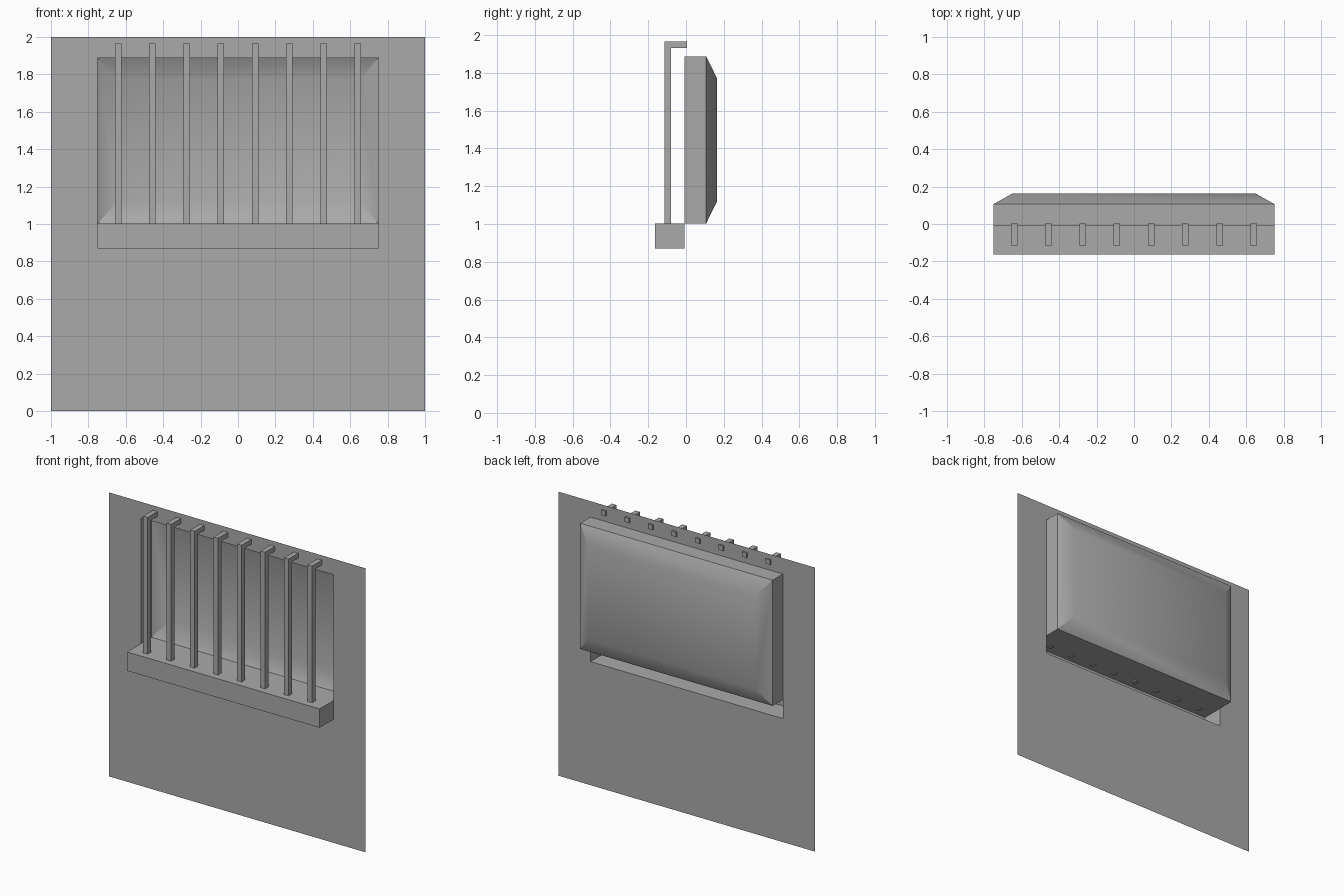
import bpy
import bmesh
import math

cube = bpy.data.objects.get("Cube")
if cube:
    bpy.data.objects.remove(cube, do_unlink=True)

grey = bpy.data.materials.new("plain grey")
grey.use_nodes = True
colour = (0.4, 0.4, 0.4, 1)
grey.diffuse_color = colour
grey.node_tree.nodes["Principled BSDF"].inputs["Base Color"].default_value = colour

WALL_Y = -0.007
HALF_W = 0.75
SILL_BOTTOM, SILL_TOP, OPENING_TOP = 0.87, 1.003, 1.888


def finish(name, bm):
    mesh = bpy.data.meshes.new(name)
    bm.to_mesh(mesh)
    bm.free()
    mesh.materials.append(grey)
    obj = bpy.data.objects.new(name, mesh)
    bpy.context.collection.objects.link(obj)
    return obj


def ring(bm, half_w, y, low, high):
    """Rectangle of vertices parallel to the wall."""
    return [bm.verts.new(p) for p in ((-half_w, y, low), (half_w, y, low),
                                      (half_w, y, high), (-half_w, y, high))]


def bridge(bm, a, b):
    for i in range(4):
        j = (i + 1) % 4
        bm.faces.new((a[i], a[j], b[j], b[i]))


# Thin wall with one opening behind both the sill and the recess
bm = bmesh.new()
bridge(bm, ring(bm, 1, WALL_Y, 0, 2),
       ring(bm, HALF_W, WALL_Y, SILL_BOTTOM, OPENING_TOP))
finish("wall", bm)

# Recess: open-fronted shell with sloped edges around its back panel
bm = bmesh.new()
front = ring(bm, HALF_W, WALL_Y, SILL_TOP, OPENING_TOP)
knee = ring(bm, HALF_W, 0.107, SILL_TOP, OPENING_TOP)
back = ring(bm, 0.65, 0.163, 1.118, 1.773)
bridge(bm, front, knee)
bridge(bm, knee, back)
bm.faces.new(back)
bmesh.ops.recalc_face_normals(bm, faces=bm.faces)
recess = finish("recess", bm)
bpy.ops.object.select_all(action="DESELECT")
recess.select_set(True)
bpy.context.view_layer.objects.active = recess
bpy.ops.object.shade_smooth_by_angle(angle=math.radians(30))

# Sill: hollow ledge, open towards the wall
bm = bmesh.new()
rear = ring(bm, HALF_W, WALL_Y, SILL_BOTTOM, SILL_TOP)
face = ring(bm, HALF_W, -0.163, SILL_BOTTOM, SILL_TOP)
bridge(bm, rear, face)
bm.faces.new(face)
bmesh.ops.recalc_face_normals(bm, faces=bm.faces)
finish("sill", bm)

# Bars: upright square rods that hook back into the wall
BAR = 0.035
profile = [(-0.115, 0.995), (-0.08, 0.995), (-0.08, 1.932),
           (0.004, 1.932), (0.004, 1.966), (-0.115, 1.966)]
for n in range(8):
    x = (n - 3.5) * 0.183
    bm = bmesh.new()
    side = bm.faces.new([bm.verts.new((x - BAR / 2, y, z)) for y, z in profile])
    grown = bmesh.ops.extrude_face_region(bm, geom=[side])["geom"]
    verts = [g for g in grown if isinstance(g, bmesh.types.BMVert)]
    bmesh.ops.translate(bm, verts=verts, vec=(BAR, 0, 0))
    bmesh.ops.recalc_face_normals(bm, faces=bm.faces)
    finish(f"bar_{n + 1}", bm)
